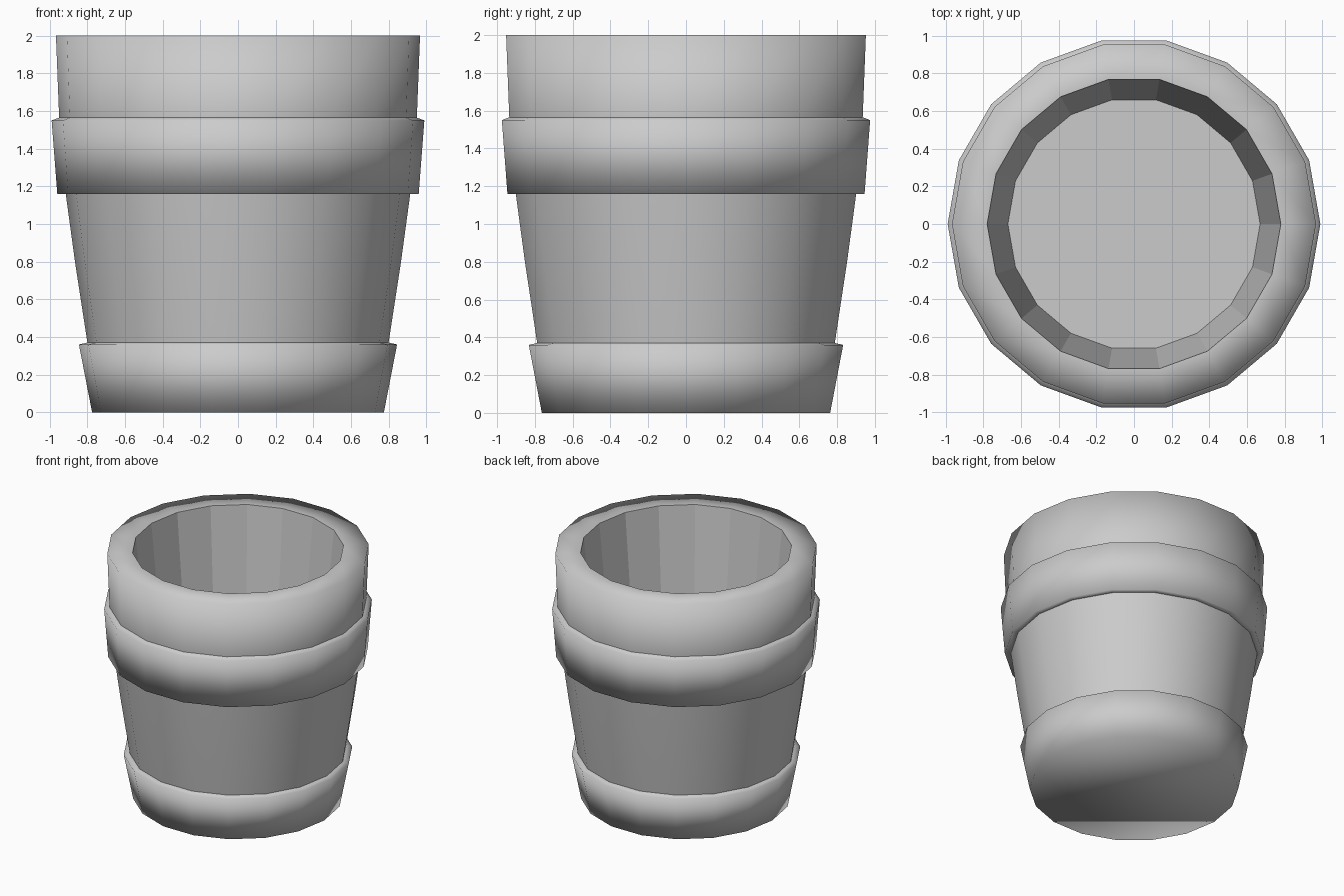
import bpy
import bmesh
from math import cos, sin, tau, radians

SIDES = 18

default = bpy.data.objects.get("Cube")
if default:
    bpy.data.objects.remove(default, do_unlink=True)

grey = bpy.data.materials.new("plain grey")
grey.use_nodes = True
colour = (0.6, 0.6, 0.6, 1)
grey.diffuse_color = colour
grey.node_tree.nodes["Principled BSDF"].inputs["Base Color"].default_value = colour


def lathe(name, profile, smooth=True):
    """Turn a (radius, height) profile, listed upwards on the outside, about z."""
    bm = bmesh.new()
    rings = []
    for r, z in profile:
        if r == 0:
            rings.append(None)
            continue
        rings.append([bm.verts.new((r * cos(tau * i / SIDES), r * sin(tau * i / SIDES), z))
                      for i in range(SIDES)])
    for a, b in zip(rings, rings[1:]):
        if a is None:
            bm.faces.new(b[::-1])      # closed underside
        elif b is None:
            bm.faces.new(a)            # closed floor
        else:
            for i in range(SIDES):
                j = (i + 1) % SIDES
                bm.faces.new((a[i], a[j], b[j], b[i]))
    for f in bm.faces:
        f.smooth = smooth
    for e in bm.edges:
        e.smooth = len(e.link_faces) == 2 and e.calc_face_angle() < radians(30)
    mesh = bpy.data.meshes.new(name)
    bm.to_mesh(mesh)
    bm.free()
    mesh.materials.append(grey)
    obj = bpy.data.objects.new(name, mesh)
    bpy.context.collection.objects.link(obj)
    return obj


# Closed base with its flared foot band and ledge
lathe("foot_band", [(0, 0), (0.775, 0), (0.845, 0.36), (0.8, 0.37)])
# Tapered wall between the two bands, slightly bowed
lathe("wall", [(0.8, 0.37), (0.866, 0.8), (0.915, 1.16)])
# Wide upper band with its underside and ledge
lathe("upper_band", [(0.915, 1.16), (0.96, 1.16), (0.99, 1.55), (0.95, 1.565)])
# Collar and flat rim
lathe("rim", [(0.95, 1.565), (0.967, 2), (0.78, 2)])
# Faceted hollow and its floor
lathe("hollow", [(0.78, 2), (0.67, 0.9), (0, 0.9)], smooth=False)
